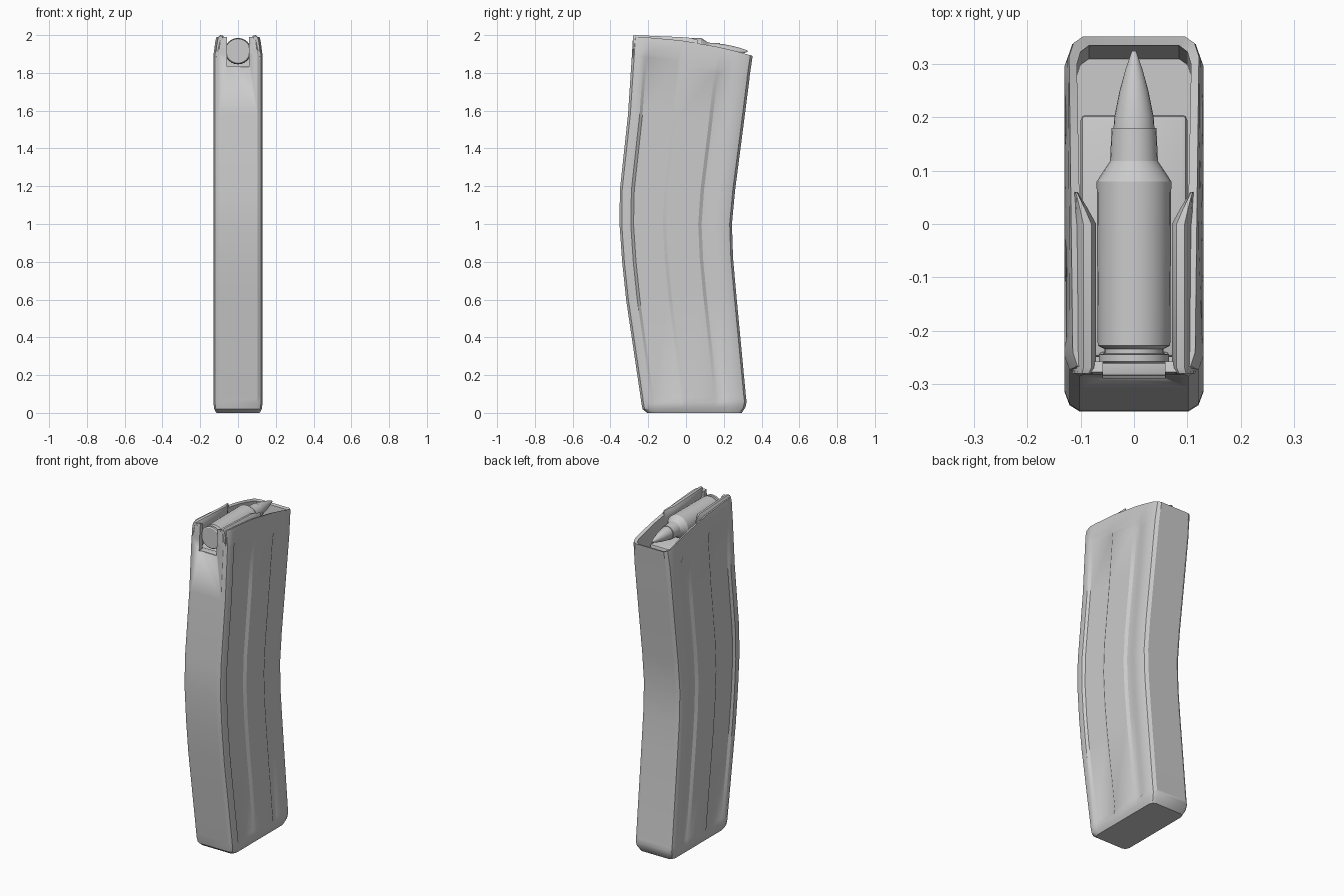
import bpy, bmesh, math

cube = bpy.data.objects.get("Cube")
if cube:
    bpy.data.objects.remove(cube)

metal = bpy.data.materials.new("plain grey")
metal.use_nodes = True
metal.diffuse_color = (0.6, 0.6, 0.6, 1)
metal.node_tree.nodes["Principled BSDF"].inputs["Base Color"].default_value = (0.6, 0.6, 0.6, 1)


def finish(name, bm, angle=35):
    bmesh.ops.recalc_face_normals(bm, faces=bm.faces)
    mesh = bpy.data.meshes.new(name)
    bm.to_mesh(mesh)
    bm.free()
    mesh.materials.append(metal)
    obj = bpy.data.objects.new(name, mesh)
    bpy.context.collection.objects.link(obj)
    bpy.ops.object.select_all(action='DESELECT')
    obj.select_set(True)
    bpy.context.view_layer.objects.active = obj
    bpy.ops.object.shade_smooth_by_angle(angle=math.radians(angle))
    return obj


def loft(name, rings, angle=35):
    """Skin closed rings of points and cap both ends."""
    bm = bmesh.new()
    loops = [[bm.verts.new(p) for p in ring] for ring in rings]
    n = len(loops[0])
    for a, b in zip(loops, loops[1:]):
        for i in range(n):
            j = (i + 1) % n
            bm.faces.new((a[i], a[j], b[j], b[i]))
    bm.faces.new(loops[0][::-1])
    bm.faces.new(loops[-1])
    return finish(name, bm, angle)


def box(name, x, y0, y1, z0, z1, bevel=0.0):
    bm = bmesh.new()
    bmesh.ops.create_cube(bm, size=1)
    for v in bm.verts:
        v.co = (v.co.x * 2 * x, y0 + (v.co.y + .5) * (y1 - y0), z0 + (v.co.z + .5) * (z1 - z0))
    if bevel:
        bmesh.ops.bevel(bm, geom=bm.edges[:], offset=bevel, segments=2, profile=.5, affect='EDGES')
    return finish(name, bm)


# Half cross-section: depth fraction, half width, groove share
SECTION = [(0, .102, 0), (.02, .121, 0), (.06, .13, 0),
           (.10, .13, 0), (.125, .13, 1), (.385, .13, 1), (.415, .13, 0),
           (.70, .13, 0), (.73, .13, 1), (.79, .13, 1), (.85, .13, 0),
           (.94, .13, 0), (.98, .121, 0), (1, .102, 0)]


def ring(zf, yf, zb, yb, wf=1, wb=1, groove=0, bow=0):
    half = [((w - .011 * g * groove) * (wf + (wb - wf) * t),
             yf + (yb - yf) * t,
             zf + (zb - zf) * t + bow * t * (1 - t)) for t, w, g in SECTION]
    return half + [(-x, y, z) for x, y, z in reversed(half)]


# Curved hollow body, outside from the base up, then down the inside
body = loft("magazine_body", [
    ring(0, -.205, 0, .295, .88, .88),
    ring(.02, -.23, .03, .315, .97, .97),
    ring(.05, -.236, .06, .321),
    ring(.08, -.24, .08, .318, groove=1),
    ring(.6, -.317, .64, .265, groove=1),
    ring(.8, -.338, .82, .249, groove=1),
    ring(1, -.352, 1, .243, groove=1),
    ring(1.18, -.35, 1.18, .26, groove=1),
    ring(1.58, -.307, 1.48, .299, groove=1),
    ring(1.9, -.286, 1.76, .335, groove=1),
    ring(1.92, -.285, 1.79, .338, .98, .99),
    ring(1.97, -.282, 1.87, .35, .92, .96, bow=.07),
    ring(1.99, -.278, 1.89, .352, .88, .94, bow=.09),
    ring(1.985, -.258, 1.885, .335, .74, .83, bow=.09),
    ring(1.62, -.258, 1.62, .31, .83, .83)], 30)

# Front notch that exposes the cartridge base
cutter = box("notch_cutter", .058, -.4, -.22, 1.83, 2.2)
cutter.hide_render = True
cutter.hide_viewport = True
notch = body.modifiers.new("notch", 'BOOLEAN')
notch.operation = 'DIFFERENCE'
notch.solver = 'EXACT'
notch.object = cutter

# Feed lips curling over the cartridge
LIP = [(.116, 1.88), (.113, 1.95), (.105, 1.988), (.095, 2.0), (.08, 1.998),
       (.071, 1.98), (.073, 1.955), (.088, 1.92), (.09, 1.86)]
for side, name in ((1, "left_feed_lip"), (-1, "right_feed_lip")):
    loft(name, [[(side * (.112 + (x - .112) * k), y, z - drop) for x, z in LIP]
                for y, k, drop in ((-.281, .85, .004), (-.27, 1, 0), (.0, 1, .012),
                                   (.03, .6, .016), (.06, .15, .025))])

# Follower under the cartridge
box("follower", .1, -.25, .205, 1.74, 1.83, .01)
box("follower_front_step", .065, -.285, -.24, 1.78, 1.835, .006)


def lathe(name, profile, z, sides=24):
    rings = [[(r * math.cos(2 * math.pi * i / sides), y,
               z + r * math.sin(2 * math.pi * i / sides)) for i in range(sides)]
             for y, r in profile]
    return loft(name, rings, 30)


# Top cartridge: case with rim groove, then pointed tip
lathe("cartridge_case", [(-.262, .06), (-.258, .066), (-.245, .066), (-.243, .055), (-.235, .055),
                         (-.228, .068), (.08, .07), (.118, .045), (.18, .042)], 1.915)
lathe("cartridge_tip", [(.17, .039), (.2, .037), (.25, .027), (.29, .016), (.325, .004)], 1.915)
